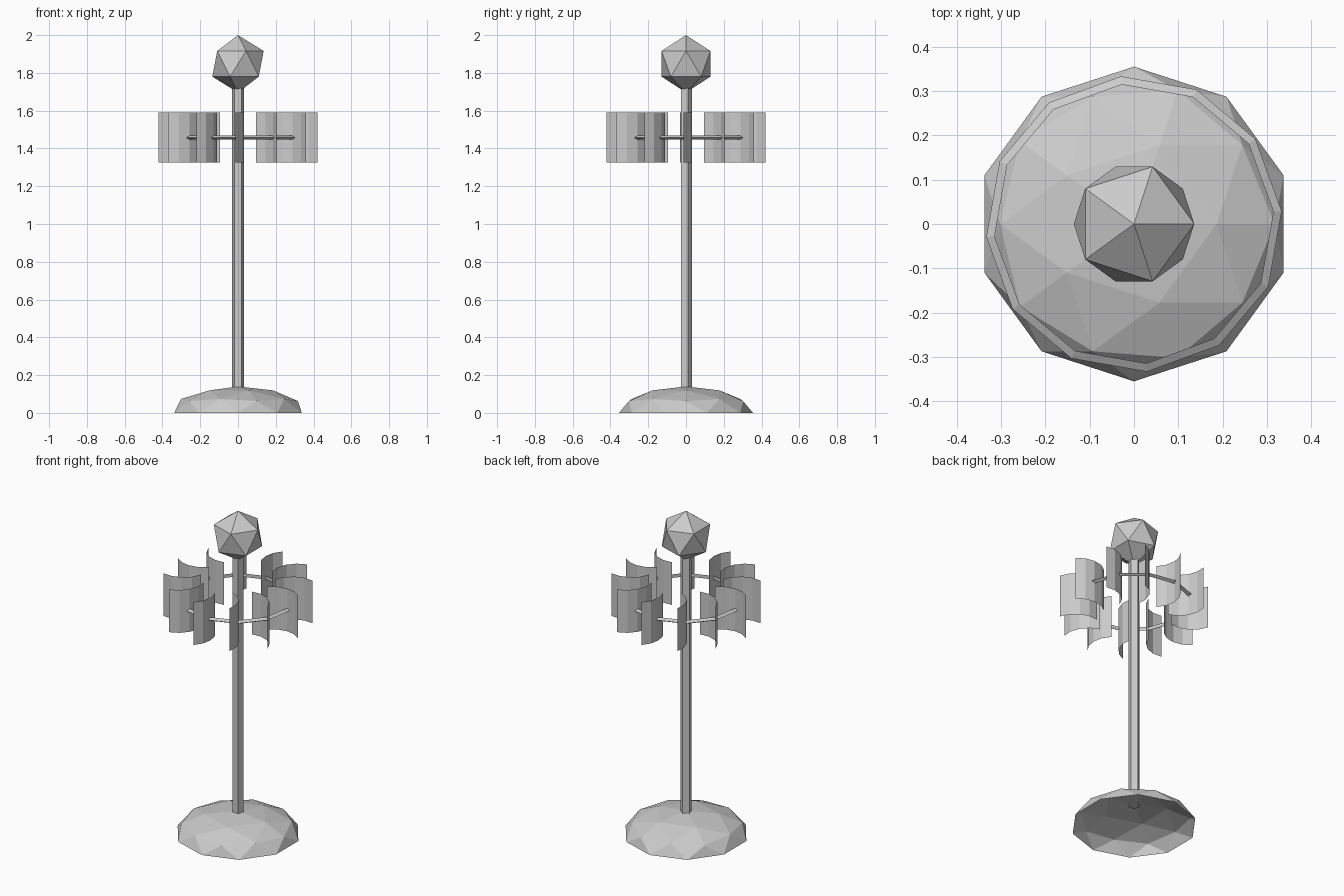
import bpy, bmesh, math
from mathutils import Vector, Matrix

if "Cube" in bpy.data.objects:
    bpy.data.objects.remove(bpy.data.objects["Cube"])

grey = bpy.data.materials.new("light_grey")
grey.diffuse_color = (0.6, 0.6, 0.6, 1)
grey.use_nodes = True
grey.node_tree.nodes["Principled BSDF"].inputs["Base Color"].default_value = grey.diffuse_color


def make(name, bm):
    mesh = bpy.data.meshes.new(name)
    bm.to_mesh(mesh)
    bm.free()
    mesh.materials.append(grey)
    obj = bpy.data.objects.new(name, mesh)
    bpy.context.collection.objects.link(obj)
    return obj


# base: hollow, open upper half of a flattened icosphere
bm = bmesh.new()
bmesh.ops.create_icosphere(bm, subdivisions=2, radius=0.355)
lower = [f for f in bm.faces if f.calc_center_median().z < 0]
bmesh.ops.delete(bm, geom=lower, context='FACES')
bmesh.ops.scale(bm, vec=(1, 1, 0.14 / 0.355), verts=bm.verts)
make("base", bm)

# pole: five-sided post
bm = bmesh.new()
bmesh.ops.create_cone(bm, cap_ends=True, segments=5, radius1=0.033, radius2=0.033,
                      depth=1.62, matrix=Matrix.Translation((0, 0, 0.94)))
# turn so one side faces the front
top = max(bm.verts, key=lambda v: v.co.y).co
turn = math.pi / 2 - math.atan2(top.y, top.x)
bmesh.ops.rotate(bm, matrix=Matrix.Rotation(turn, 3, 'Z'), verts=bm.verts)
make("pole", bm)

# knob: icosahedron on top
bm = bmesh.new()
bmesh.ops.create_icosphere(bm, subdivisions=1, radius=0.152,
                           matrix=Matrix.Translation((0, 0, 1.848)))
make("knob", bm)

# ring: twelve-sided hoop with a triangular section
bm = bmesh.new()
loops = []
for i in range(12):
    a = math.radians(5 + 30 * i)
    loop = []
    for j in range(3):
        t = math.tau * j / 3
        r = 0.322 + 0.0125 * math.cos(t)
        loop.append(bm.verts.new((r * math.cos(a), r * math.sin(a),
                                  1.457 + 0.0125 * math.sin(t))))
    loops.append(loop)
for i in range(12):
    p, q = loops[i], loops[(i + 1) % 12]
    for j in range(3):
        k = (j + 1) % 3
        bm.faces.new((p[j], q[j], q[k], p[k]))
make("ring", bm)

# blades: twelve thin quarter-circle vanes around the ring
R = 0.15
for n in range(12):
    bm = bmesh.new()
    rot = Matrix.Rotation(math.radians(30 * n), 3, 'Z')
    cols = []
    for s in range(5):
        t = math.radians(-45 + 22.5 * s)
        x, y = 0.315 + R * math.sin(t), R * math.cos(t) - 0.118
        cols.append([bm.verts.new(rot @ Vector((x, y, z))) for z in (1.325, 1.59)])
    for a, b in zip(cols, cols[1:]):
        bm.faces.new((a[0], b[0], b[1], a[1]))
    make(f"blade_{n + 1}", bm)
